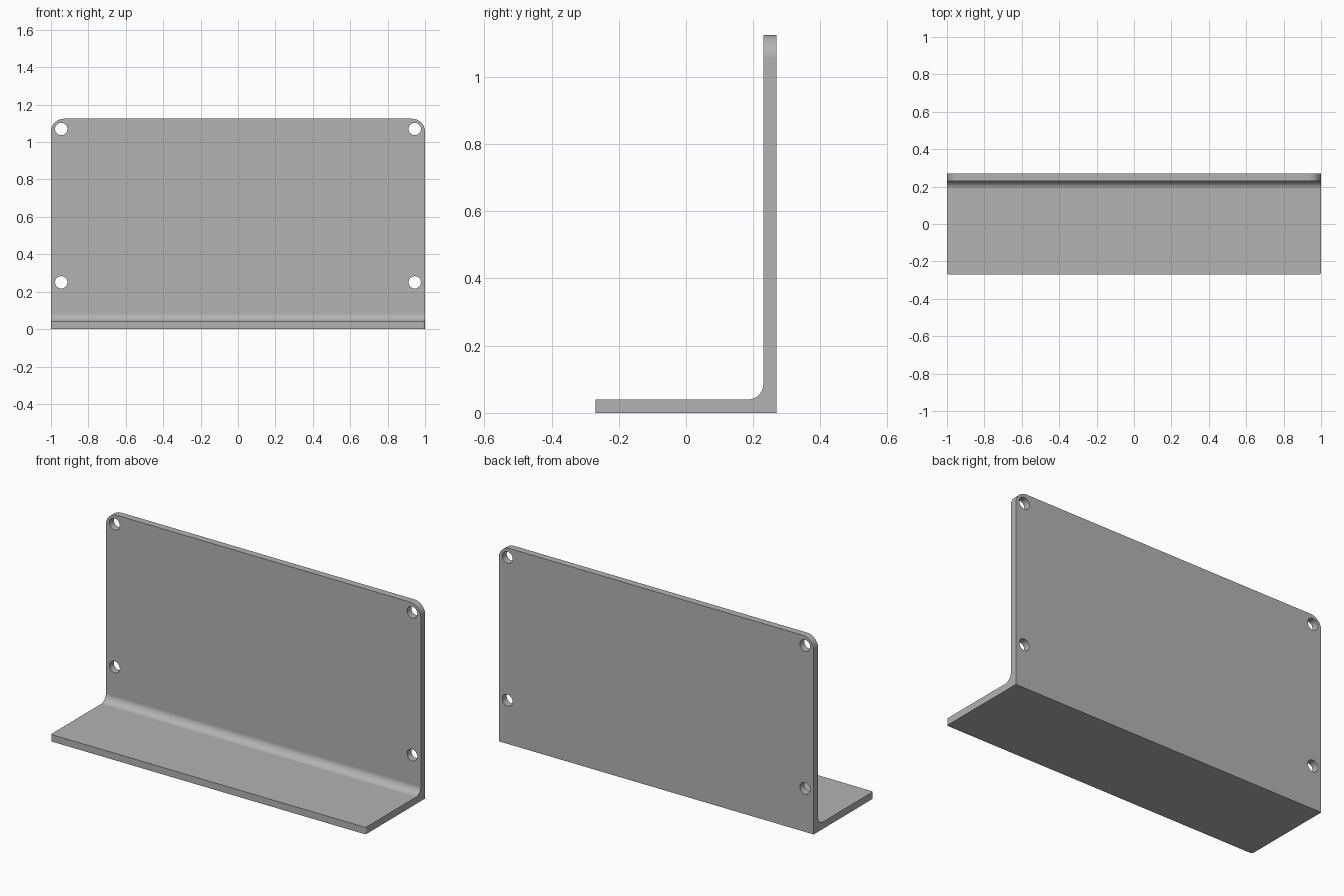
import bpy, bmesh, math
from mathutils import Matrix, Vector

cube = bpy.data.objects.get("Cube")
if cube:
    bpy.data.objects.remove(cube, do_unlink=True)

HALF, DEPTH, HEIGHT, THICK = 1.0, 0.27, 1.125, 0.04
FILLET, TOP_R, FRONT_R, HOLE_R = 0.045, 0.07, 0.01, 0.033

# Grey metal
grey = bpy.data.materials.new("grey metal")
grey.use_nodes = True
colour = (0.45, 0.45, 0.45, 1)
grey.diffuse_color = colour
grey.node_tree.nodes["Principled BSDF"].inputs["Base Color"].default_value = colour


def new_object(name, bm):
    bmesh.ops.recalc_face_normals(bm, faces=bm.faces)
    mesh = bpy.data.meshes.new(name)
    bm.to_mesh(mesh)
    bm.free()
    mesh.materials.append(grey)
    obj = bpy.data.objects.new(name, mesh)
    bpy.context.collection.objects.link(obj)
    return obj


def round_edges(bm, test, radius, segments):
    edges = [e for e in bm.edges if test(*(v.co for v in e.verts))]
    bmesh.ops.bevel(bm, geom=edges, offset=radius, segments=segments,
                    profile=0.5, affect='EDGES', clamp_overlap=False)


# L profile in the YZ plane, extruded along X
inner = DEPTH - THICK
profile = [(-DEPTH, 0), (DEPTH, 0), (DEPTH, HEIGHT), (inner, HEIGHT),
           (inner, THICK), (-DEPTH, THICK)]
bm = bmesh.new()
face = bm.faces.new([bm.verts.new((-HALF, y, z)) for y, z in profile])
ext = bmesh.ops.extrude_face_region(bm, geom=[face])
bmesh.ops.translate(bm, vec=(2 * HALF, 0, 0),
                    verts=[g for g in ext["geom"] if isinstance(g, bmesh.types.BMVert)])
bmesh.ops.recalc_face_normals(bm, faces=bm.faces)

# Inside fillet, rounded plate top corners and softened shelf corners
near = lambda a, b: abs(a - b) < 1e-4
round_edges(bm, lambda a, b: all(near(p.y, inner) and near(p.z, THICK) for p in (a, b)),
            FILLET, 10)
round_edges(bm, lambda a, b: near(a.z, HEIGHT) and near(b.z, HEIGHT) and near(a.x, b.x),
            TOP_R, 12)
round_edges(bm, lambda a, b: near(a.y, -DEPTH) and near(b.y, -DEPTH) and near(a.x, b.x),
            FRONT_R, 4)
bracket = new_object("angle_bracket", bm)

# Four mounting holes through the upright plate
bm = bmesh.new()
for x in (-0.945, 0.945):
    for z in (0.25, 1.07):
        place = Matrix.Translation(Vector((x, DEPTH - THICK / 2, z)))
        bmesh.ops.create_cone(bm, cap_ends=True, segments=40, radius1=HOLE_R,
                              radius2=HOLE_R, depth=THICK * 2,
                              matrix=place @ Matrix.Rotation(math.pi / 2, 4, 'X'))
cutter = new_object("hole_cutter", bm)
cutter.hide_render = True

bpy.ops.object.select_all(action='DESELECT')
bracket.select_set(True)
bpy.context.view_layer.objects.active = bracket
cut = bracket.modifiers.new("holes", 'BOOLEAN')
cut.operation, cut.solver, cut.object = 'DIFFERENCE', 'EXACT', cutter
bpy.ops.object.modifier_apply(modifier=cut.name)
bpy.data.objects.remove(cutter, do_unlink=True)

# Smooth curves, crisp edges, level flat faces
bpy.ops.object.shade_smooth_by_angle(angle=math.radians(30))
weighted = bracket.modifiers.new("level_normals", 'WEIGHTED_NORMAL')
weighted.keep_sharp = True
